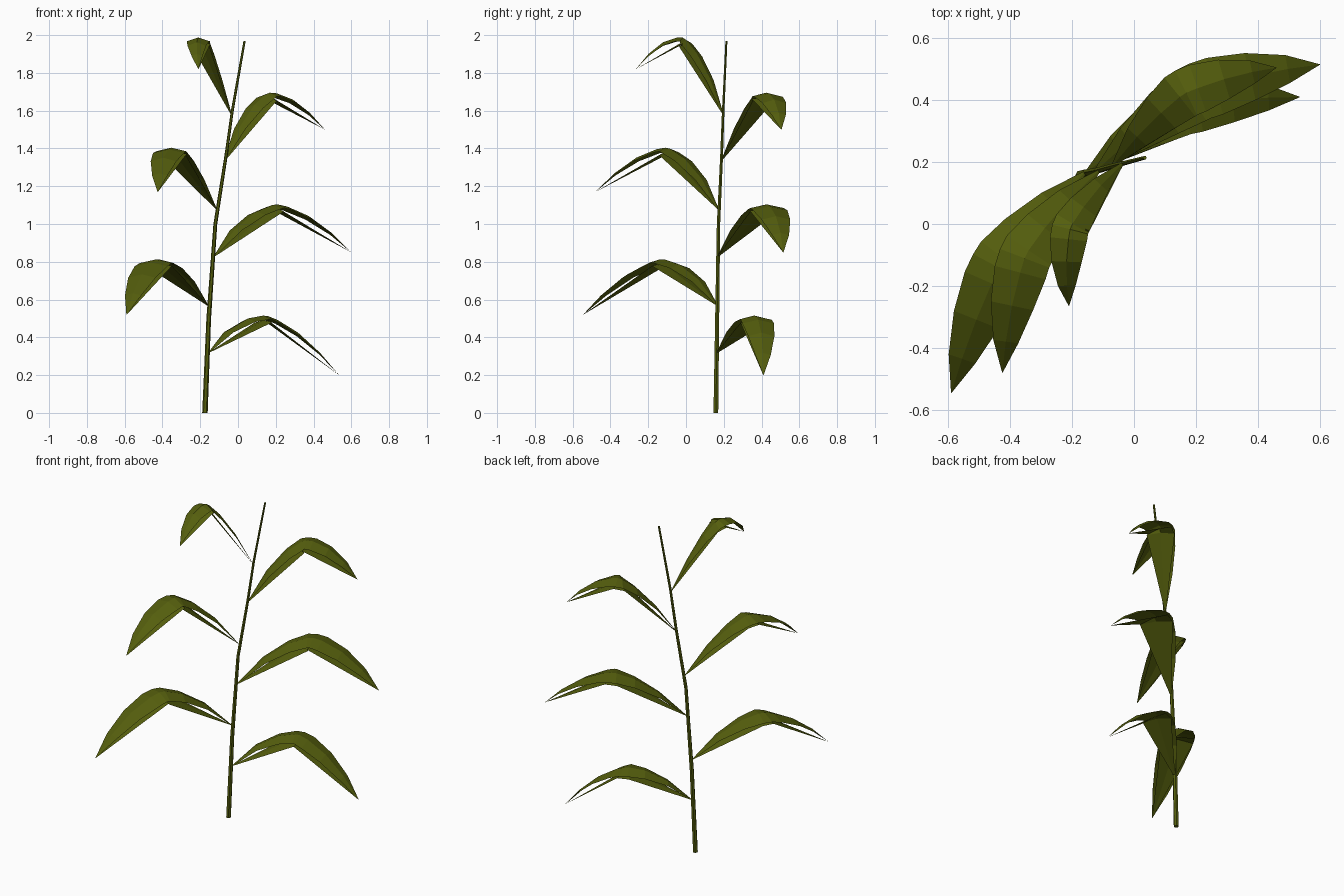
import bpy
import math
from mathutils import Vector

old = bpy.data.objects.get("Cube")
if old:
    bpy.data.objects.remove(old, do_unlink=True)

UP = Vector((0, 0, 1))

green = bpy.data.materials.new("olive_green")
green.use_nodes = True
color = (0.09, 0.112, 0.004, 1)
green.diffuse_color = color
bsdf = green.node_tree.nodes["Principled BSDF"]
bsdf.inputs["Base Color"].default_value = color
bsdf.inputs["Roughness"].default_value = 0.8


def loft(rows, closed=False):
    """Join equal rows of points into a strip or a tube."""
    n = len(rows[0])
    verts = [p for row in rows for p in row]
    faces = []
    for r in range(len(rows) - 1):
        for i in range(n if closed else n - 1):
            j = (i + 1) % n
            faces.append((r * n + i, r * n + j, (r + 1) * n + j, (r + 1) * n + i))
    if closed:
        faces.append(tuple(reversed(range(n))))
        faces.append(tuple(range(len(verts) - n, len(verts))))
    return verts, faces


def add_object(name, verts, faces):
    mesh = bpy.data.meshes.new(name)
    mesh.from_pydata(verts, [], faces)
    mesh.materials.append(green)
    mesh.update()
    obj = bpy.data.objects.new(name, mesh)
    bpy.context.collection.objects.link(obj)


# Stem: tapering hexagonal tube along a gentle bend
stem = [(-0.175, 0.158, 0), (-0.155, 0.165, 0.5), (-0.12, 0.172, 1.0),
        (-0.065, 0.188, 1.35), (-0.03, 0.197, 1.6), (0.035, 0.214, 1.97)]
rings = []
for x, y, z in stem:
    radius = 0.0145 - 0.0043 * z
    rings.append([(x + radius * math.cos(k * math.pi / 3),
                   y + radius * math.sin(k * math.pi / 3), z) for k in range(6)])
add_object("stem", *loft(rings, closed=True))


def blade_rows(base, crest, tip, width, stations, arch, fold, drop):
    """Cross-sections of a drooping blade; stations hold (half, fraction, width factor)."""
    bend = crest - (base + tip) / 2
    bend.z = 0
    path = []
    for half, f, w in stations:
        a, b = ((base, crest), (crest, tip))[half]
        hump = 4 * f * (1 - f)
        path.append(a.lerp(b, f) + hump * (arch * UP + bend * arch * 2.5)
                    - UP * drop * min(1, w))
    rows = []
    for i, (half, f, w) in enumerate(stations):
        along = path[min(i + 1, len(path) - 1)] - path[max(i - 1, 0)]
        side = along.cross(UP).normalized() * width * w / 2
        ridge = UP * fold * min(1, w * 1.2)
        rows.append([path[i] - side - ridge, path[i], path[i] + side - ridge])
    return rows


# Stations run from the stem over a short crest band to the tip
UPPER = [(0, 0, 0.06), (0, 0.36, 0.52), (0, 0.7, 0.84), (0, 0.95, 1), (1, 0.03, 1),
         (1, 0.16, 1), (1, 0.45, 0.82), (1, 0.75, 0.48), (1, 1, 0.01)]
LOWER = [(0, 0, 0.05), (0, 0.95, 0.98), (1, 0.03, 0.98), (1, 1, 0.01)]


def leaf(name, base, crest, tip, width):
    base, crest, tip = Vector(base), Vector(crest), Vector(tip)
    verts, faces = loft(blade_rows(base, crest, tip, width, UPPER, 0.052, 0.019, 0))
    low_verts, low_faces = loft(blade_rows(base, crest, tip, width, LOWER, 0, 0.011, 0.016))
    shift = len(verts)
    faces += [tuple(i + shift for i in f) for f in low_faces]
    add_object(name, verts + low_verts, faces)


# Leaves: alternate sides up the stem
leaf("lower_left_leaf", (-0.155, 0.165, 0.32), (0.15, 0.37, 0.515), (0.535, 0.41, 0.2), 0.17)
leaf("lower_right_leaf", (-0.16, 0.165, 0.57), (-0.43, -0.13, 0.815), (-0.59, -0.545, 0.52), 0.19)
leaf("middle_left_leaf", (-0.125, 0.17, 0.83), (0.2, 0.425, 1.105), (0.6, 0.515, 0.85), 0.19)
leaf("middle_right_leaf", (-0.115, 0.17, 1.08), (-0.35, -0.1, 1.405), (-0.425, -0.48, 1.17), 0.17)
leaf("upper_left_leaf", (-0.068, 0.19, 1.34), (0.16, 0.42, 1.695), (0.46, 0.505, 1.5), 0.16)
leaf("upper_right_leaf", (-0.035, 0.197, 1.58), (-0.205, -0.01, 1.985), (-0.21, -0.265, 1.82), 0.12)
